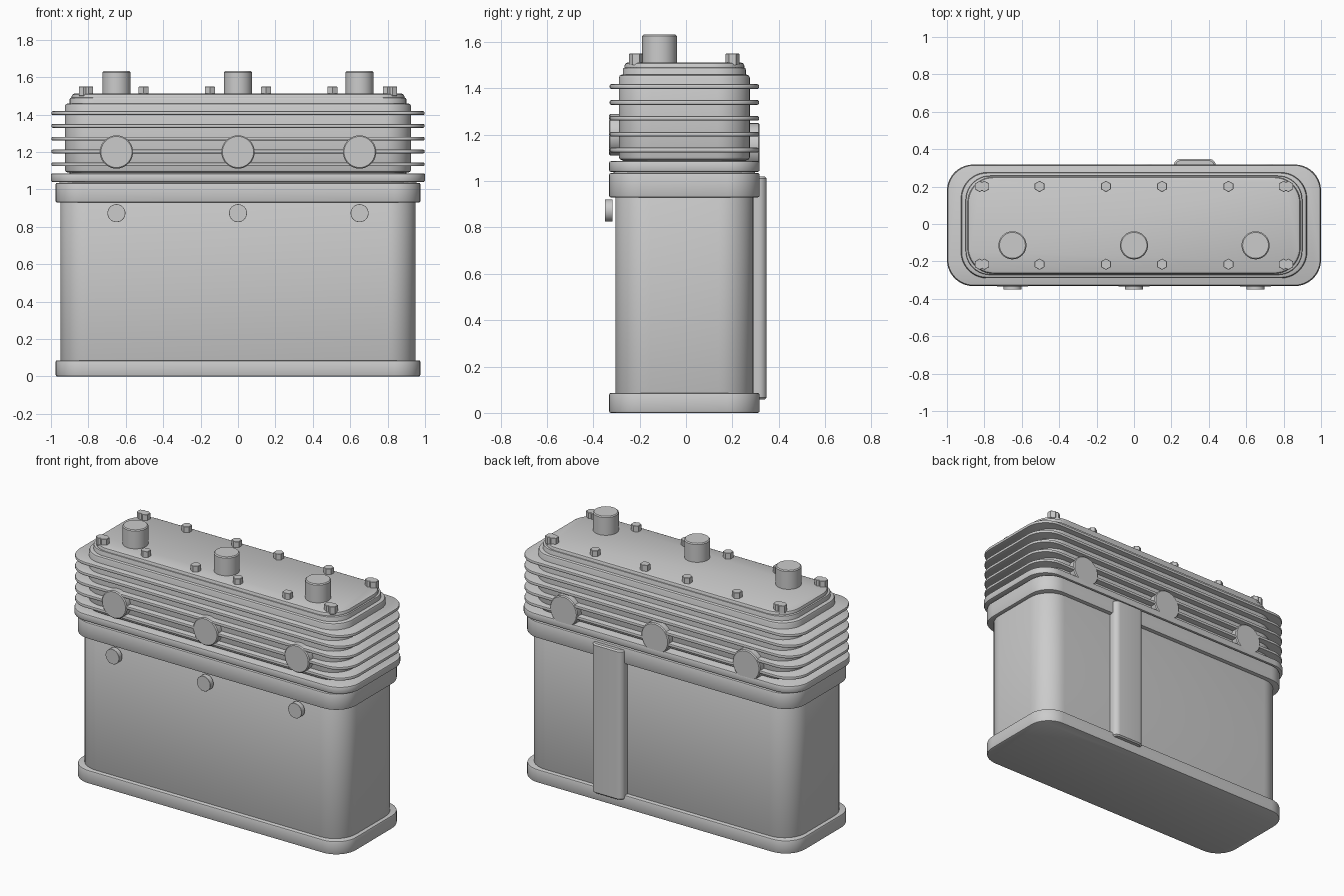
import bpy, bmesh
from math import pi, cos, sin

if "Cube" in bpy.data.objects:
    bpy.data.objects.remove(bpy.data.objects["Cube"])

CY = -0.007  # depth centre of the housing


def finish(name, bm):
    bmesh.ops.recalc_face_normals(bm, faces=bm.faces)
    me = bpy.data.meshes.new(name)
    bm.to_mesh(me)
    bm.free()
    ob = bpy.data.objects.new(name, me)
    bpy.context.collection.objects.link(ob)
    bpy.ops.object.select_all(action='DESELECT')
    ob.select_set(True)
    bpy.context.view_layer.objects.active = ob
    bpy.ops.object.shade_smooth_by_angle(angle=0.6)
    return ob


def loft(bm, rings):
    loops = [[bm.verts.new(p) for p in r] for r in rings]
    n = len(loops[0])
    for a, b in zip(loops, loops[1:]):
        for i in range(n):
            bm.faces.new((a[i], a[(i + 1) % n], b[(i + 1) % n], b[i]))
    bm.faces.new(loops[0][::-1])
    bm.faces.new(loops[-1])


def rounded_rect(hx, hy, r, z, seg=10):
    pts = []
    for k, (sx, sy) in enumerate([(1, 1), (-1, 1), (-1, -1), (1, -1)]):
        for i in range(seg + 1):
            a = (k + i / seg) * pi / 2
            pts.append((sx * (hx - r) + r * cos(a), CY + sy * (hy - r) + r * sin(a), z))
    return pts


def slab(name, hx, hy, z0, z1, r=0.14, b=0.008):
    # rounded rectangular plate with softened rims
    prof = [(b, z0), (b * 0.3, z0 + b * 0.3), (0, z0 + b),
            (0, z1 - b), (b * 0.3, z1 - b * 0.3), (b, z1)]
    bm = bmesh.new()
    loft(bm, [rounded_rect(hx - d, hy - d, r - d, z) for d, z in prof])
    return finish(name, bm)


def cyl(name, x, y, z, r, length, n=40, axis='Z', b=0.006):
    # round or hexagonal plug starting at (x, y, z), running along +z or +y
    prof = [(r - b, 0), (r, b), (r, length - b), (r - b, length)]
    bm = bmesh.new()
    rings = []
    for rr, h in prof:
        ring = []
        for i in range(n):
            a = 2 * pi * i / n + pi / 2
            u, v = rr * cos(a), rr * sin(a)
            ring.append((x + u, y + v, z + h) if axis == 'Z' else (x + u, y + h, z + v))
        rings.append(ring)
    loft(bm, rings)
    return finish(name, bm)


# Lower housing
slab("base_flange", 0.975, 0.325, 0.0, 0.086)
slab("lower_body", 0.95, 0.298, 0.04, 0.97, r=0.15)
slab("upper_flange", 0.975, 0.325, 0.93, 1.035)

# Finned head
slab("head_gasket", 0.955, 0.305, 1.0, 1.07)
slab("head_plate", 1.0, 0.325, 1.04, 1.086)
slab("head_neck", 0.9, 0.265, 1.05, 1.49, r=0.13)
slab("head_core", 0.925, 0.283, 1.09, 1.46, b=0.015)
for i in range(5):
    slab(f"cooling_fin_{i}", 0.997, 0.322, 1.124 + 0.0685 * i, 1.144 + 0.0685 * i, b=0.006)
slab("top_cover", 0.89, 0.259, 1.465, 1.512, r=0.14, b=0.015)

for i, x in enumerate((-0.65, 0, 0.65)):
    # Posts on the cover, port covers front and back, lower front plugs
    cyl(f"top_post_{i}", x, -0.114, 1.49, 0.075, 0.142)
    cyl(f"front_port_{i}", x, -0.333, 1.2, 0.089, 0.1, axis='Y')
    cyl(f"back_port_{i}", x, 0.218, 1.152, 0.098, 0.1, axis='Y')
    cyl(f"front_plug_{i}", x, -0.35, 0.873, 0.048, 0.033, axis='Y', b=0.001)

# Cover bolts, doubled at the corners
for i, x in enumerate((0.15, 0.505, 0.8, 0.825)):
    for sx in (-1, 1):
        for sy in (-1, 1):
            cyl(f"cover_bolt_{i}_{sx}_{sy}", sx * x, CY + sy * 0.208, 1.5, 0.03, 0.05, n=6, b=0.002)

# Back strip with rounded outer edges
x0, x1, y0, y1, b = 0.213, 0.437, 0.27, 0.348, 0.035
sec = [(x0, y0), (x1, y0)]
sec += [(x1 - b + b * cos(a), y1 - b + b * sin(a)) for a in [i * pi / 12 for i in range(7)]]
sec += [(x0 + b + b * cos(a), y1 - b + b * sin(a)) for a in [pi / 2 + i * pi / 12 for i in range(7)]]
xm, e = (x0 + x1) / 2, 0.008


def strip_ring(z, k):
    return [(xm + (x - xm) * (1 - k / 0.11), y0 + (y - y0) * (1 - k / 0.078), z) for x, y in sec]


bm = bmesh.new()
loft(bm, [strip_ring(0.058, e), strip_ring(0.058 + e, 0), strip_ring(1.02 - e, 0), strip_ring(1.02, e)])
finish("back_strip", bm)
